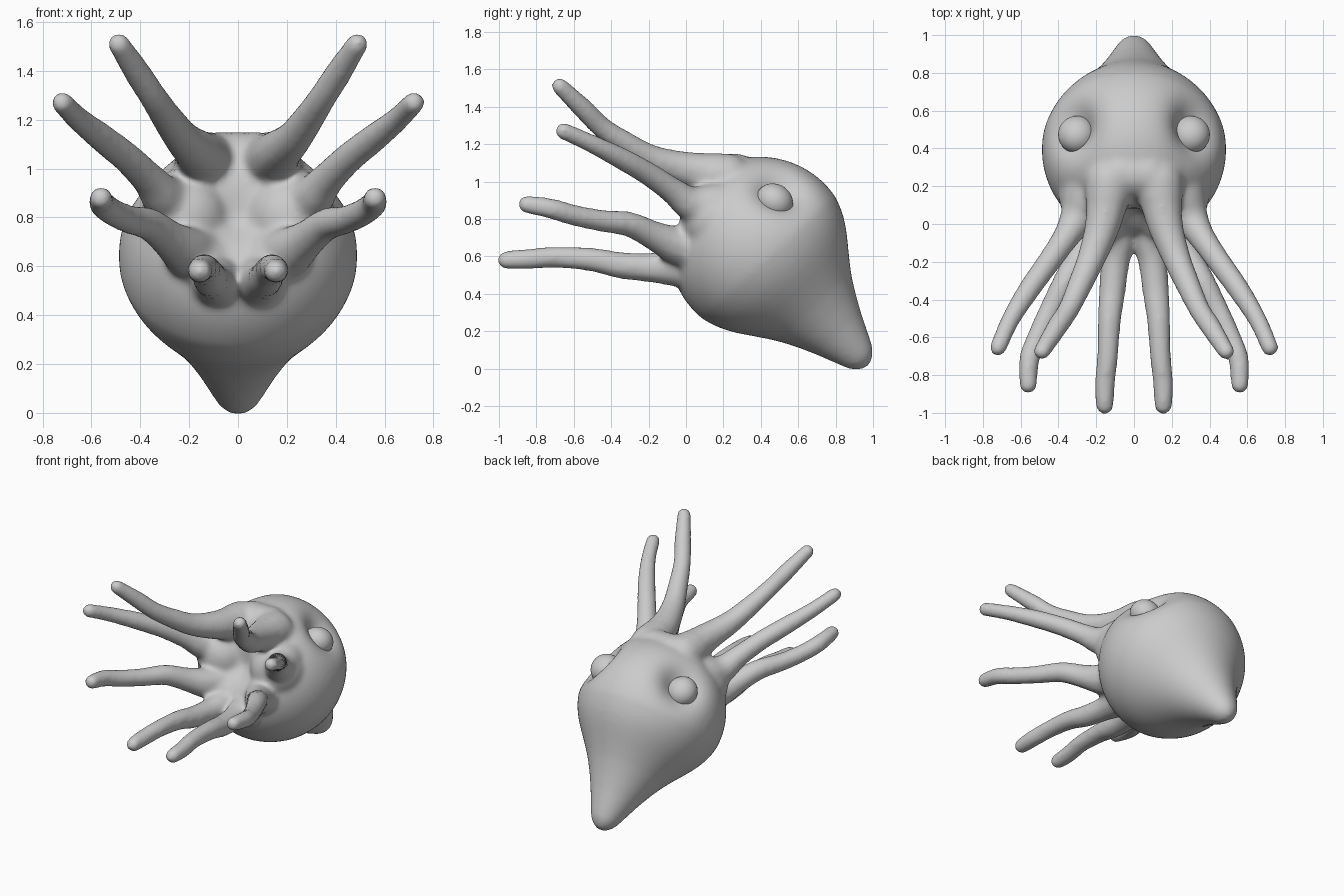
import bpy, bmesh
from math import sin, cos, pi, exp
from mathutils import Vector, Matrix

if "Cube" in bpy.data.objects:
    bpy.data.objects.remove(bpy.data.objects["Cube"])

CENTRE = Vector((0, 0.395, 0.645))
AXIS = Vector((0, 0.676, -0.737)).normalized()   # from head towards tail
UP = Vector((0, 0.737, 0.676)).normalized()
SIDE = Vector((1, 0, 0))
R = 0.488

bm = bmesh.new()


def revolve(profile, steps=72):
    rings = []
    for s, r in profile:
        r = max(r, 0.0005)
        rings.append([bm.verts.new(CENTRE + AXIS * s + (SIDE * cos(a) + UP * sin(a)) * r)
                      for a in (2 * pi * i / steps for i in range(steps))])
    for a, b in zip(rings, rings[1:]):
        for i in range(steps):
            j = (i + 1) % steps
            bm.faces.new((a[i], a[j], b[j], b[i]))
    bm.faces.new(rings[0])
    bm.faces.new(rings[-1])


def ball(p, r):
    bmesh.ops.create_icosphere(bm, subdivisions=3 if r > 0.12 else 2, radius=r,
                               matrix=Matrix.Translation(p))


def catmull(p0, p1, p2, p3, t):
    return 0.5 * (2 * p1 + (p2 - p0) * t + (2 * p0 - 5 * p1 + 4 * p2 - p3) * t * t
                  + (3 * p1 - p0 - 3 * p2 + p3) * t ** 3)


def tentacle(points):
    # overlapping balls along a smooth path, on both sides of the body
    pts = [Vector(p) for p in points]
    pts = [pts[0]] + pts + [pts[-1]]
    path = [catmull(*pts[i:i + 4], k / 8) for i in range(len(pts) - 3) for k in range(8)]
    for q in path + [pts[-1]]:
        for m in (1, -1):
            ball((m * q[0], q[1], q[2]), q[3] + 0.006)


# Bulb and pointed tail
profile = [(-R * cos(a), R * sin(a)) for a in (i * 1.72 / 36 for i in range(37))]
profile += [(0.13, 0.464), (0.18, 0.442), (0.23, 0.413), (0.28, 0.378), (0.33, 0.34), (0.38, 0.303),
            (0.43, 0.268), (0.48, 0.238), (0.53, 0.21), (0.62, 0.165), (0.70, 0.13), (0.76, 0.104),
            (0.80, 0.085), (0.83, 0.06), (0.85, 0.03), (0.857, 0)]
revolve(profile)

# Eye sockets and hollow face between the tentacles
dents = [(Vector((m * 0.325, 0.51, 0.965)), 0.13, 0.135) for m in (1, -1)]
dents.append((Vector((0, -0.05, 0.84)), 0.14, 0.19))
for v in bm.verts:
    start = v.co.copy()
    for p, depth, width in dents:
        v.co += (CENTRE - start).normalized() * depth * exp(-((start - p).length / width) ** 2)
bmesh.ops.recalc_face_normals(bm, faces=bm.faces[:])

# Brow, cheeks and chin around the hollow face
for x in (-0.07, 0, 0.07):
    ball((x, 0.26, 1.025), 0.127)
for m in (1, -1):
    ball((m * 0.215, 0.15, 0.80), 0.185)
    ball((m * 0.06, 0.09, 0.54), 0.165)
    ball((m * 0.14, 0.02, 0.61), 0.12)

# Four tentacle pairs: x, y, z, radius
tentacle([(.13, .22, 1.02, .125), (.165, 0, 1.065, .092), (.225, -.18, 1.12, .072), (.285, -.32, 1.20, .062),
          (.345, -.45, 1.29, .054), (.41, -.55, 1.39, .052), (.488, -.675, 1.51, .042)])
tentacle([(.24, .17, .86, .13), (.30, .03, .88, .09), (.36, -.07, .95, .068), (.45, -.20, 1.04, .06),
          (.55, -.34, 1.12, .056), (.65, -.50, 1.20, .047), (.72, -.655, 1.27, .042)])
tentacle([(.16, .10, .64, .13), (.21, -.05, .66, .10), (.28, -.17, .71, .075), (.36, -.30, .77, .064),
          (.44, -.45, .79, .056), (.51, -.60, .82, .053), (.555, -.72, .855, .051), (.56, -.852, .878, .044)])
tentacle([(.08, .05, .54, .12), (.09, -.10, .54, .09), (.10, -.20, .54, .074), (.115, -.35, .552, .068),
          (.13, -.50, .582, .06), (.14, -.70, .595, .053), (.155, -.85, .585, .051), (.155, -.96, .58, .045)])

mesh = bpy.data.meshes.new("body")
bm.to_mesh(mesh)
bm.free()
body = bpy.data.objects.new("body", mesh)
bpy.context.collection.objects.link(body)

# Fuse everything into one soft skin
remesh = body.modifiers.new("fuse", 'REMESH')
remesh.mode = 'VOXEL'
remesh.voxel_size = 0.015
remesh.use_smooth_shade = True
soften = body.modifiers.new("soften", 'SMOOTH')
soften.factor = 0.5
soften.iterations = 14

# Eyes
for name, m in (("eye_right", 1), ("eye_left", -1)):
    bpy.ops.mesh.primitive_uv_sphere_add(segments=32, ring_count=20, radius=0.1,
                                         location=(m * 0.302, 0.473, 0.894))
    eye = bpy.context.object
    eye.name = name
    eye.scale = (1, 1.03, 0.92)
    eye.rotation_euler = (-0.6, 0, 0)
    bpy.ops.object.shade_smooth()
